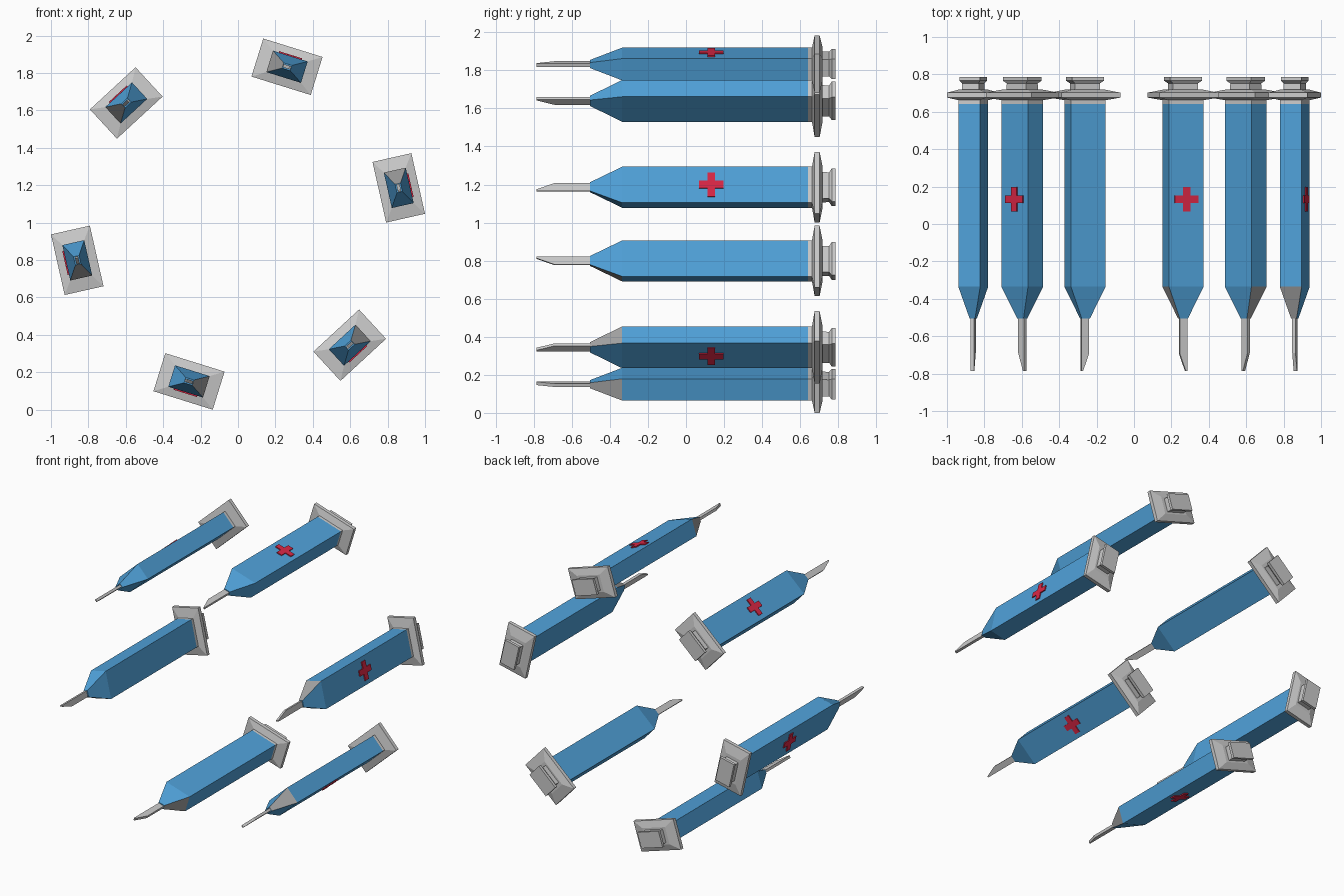
import bpy, bmesh, math
from mathutils import Matrix

if "Cube" in bpy.data.objects:
    bpy.data.objects.remove(bpy.data.objects["Cube"])

COUNT, FIRST, RADIUS, CENTRE_Z = 6, math.radians(12.7), 0.881, 0.992


def material(name, rgb):
    m = bpy.data.materials.new(name)
    m.diffuse_color = (*rgb, 1)
    m.use_nodes = True
    m.node_tree.nodes["Principled BSDF"].inputs["Base Color"].default_value = m.diffuse_color
    return m


blue = material("barrel_blue", (0.08, 0.36, 0.70))
red = material("cross_red", (0.70, 0.02, 0.06))
grey = material("plain_grey", (0.38, 0.38, 0.38))


# local frame: x = outward from ring, y = along syringe, z = around ring
def finish(bm, name, mats, angle):
    bmesh.ops.recalc_face_normals(bm, faces=bm.faces)
    mesh = bpy.data.meshes.new(name)
    bm.to_mesh(mesh)
    bm.free()
    for m in mats:
        mesh.materials.append(m)
    ob = bpy.data.objects.new(name, mesh)
    ob.matrix_world = (Matrix.Translation((0, 0, CENTRE_Z))
                       @ Matrix.Rotation(-angle, 4, 'Y')
                       @ Matrix.Translation((RADIUS, 0, 0)))
    bpy.context.collection.objects.link(ob)
    return ob


def loft(sections):
    """Skin rectangles given as (y, depth x, width z)."""
    bm = bmesh.new()
    rings = [[bm.verts.new((sx * d / 2, y, sz * w / 2))
              for sx, sz in ((-1, -1), (1, -1), (1, 1), (-1, 1))]
             for y, d, w in sections]
    for a, b in zip(rings, rings[1:]):
        for i in range(4):
            j = (i + 1) % 4
            bm.faces.new((a[i], a[j], b[j], b[i]))
    bm.faces.new(rings[0])
    bm.faces.new(rings[-1])
    return bm


def prism(points, x0, x1):
    """Extrude a (y, z) outline along x."""
    bm = bmesh.new()
    face = bm.faces.new([bm.verts.new((x0, y, z)) for y, z in points])
    new = bmesh.ops.extrude_face_region(bm, geom=[face])["geom"]
    bmesh.ops.translate(bm, vec=(x1 - x0, 0, 0),
                        verts=[v for v in new if isinstance(v, bmesh.types.BMVert)])
    return bm


# cross outline: one arm turned four times
a, b, cy = 0.065, 0.02, 0.133
cross = []
for k in range(4):
    c, s = round(math.cos(k * math.pi / 2)), round(math.sin(k * math.pi / 2))
    cross += [(cy + p * c - q * s, p * s + q * c) for p, q in ((a, -b), (a, b), (b, b))]

for n in range(COUNT):
    ang = FIRST + n * math.tau / COUNT

    # blue barrel with tapered nose; one nose facet is grey
    bm = loft([(-0.505, 0.03, 0.046), (-0.335, 0.12, 0.194), (0.642, 0.12, 0.194)])
    bm.normal_update()
    for f in bm.faces:
        mid = f.calc_center_median()
        if mid.y < -0.36 and mid.z > 0.03:
            f.material_index = 1
    finish(bm, f"barrel_{n}", [blue, grey], ang)

    # bevelled needle
    finish(prism([(-0.50, -0.021), (-0.50, 0.021), (-0.69, 0.021),
                  (-0.785, -0.013), (-0.785, -0.021)], -0.009, 0.009),
           f"needle_{n}", [], ang)

    # collar and finger flange
    finish(loft([(0.642, 0.12, 0.194), (0.662, 0.12, 0.194), (0.676, 0.213, 0.332),
                 (0.702, 0.213, 0.332), (0.718, 0.12, 0.19)]),
           f"finger_flange_{n}", [], ang)

    # plunger neck and thumb plate
    finish(loft([(0.712, 0.094, 0.142), (0.752, 0.092, 0.14), (0.766, 0.112, 0.178),
                 (0.786, 0.112, 0.178)]),
           f"plunger_{n}", [], ang)

    # raised cross on the outward side
    finish(prism(cross, 0.055, 0.067), f"cross_{n}", [red], ang)
